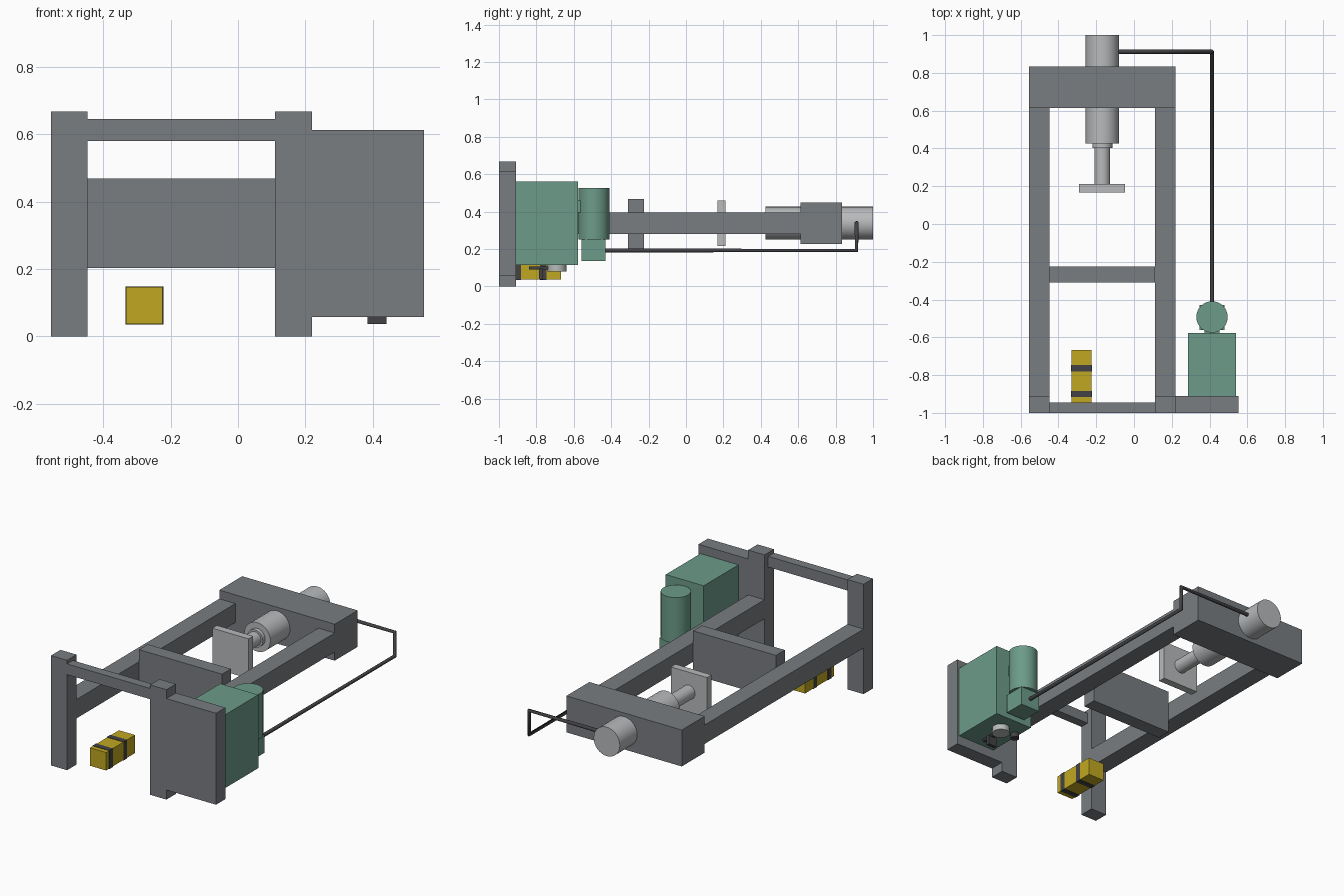
import bpy
import math
from mathutils import Vector

cube = bpy.data.objects.get("Cube")
if cube:
    bpy.data.objects.remove(cube, do_unlink=True)


def material(name, r, g, b):
    m = bpy.data.materials.new(name)
    m.use_nodes = True
    m.diffuse_color = (r, g, b, 1)
    m.node_tree.nodes["Principled BSDF"].inputs["Base Color"].default_value = (r, g, b, 1)
    return m


frame_grey = material("frame grey", 0.19, 0.205, 0.22)
green = material("machine green", 0.15, 0.33, 0.25)
steel = material("light steel", 0.48, 0.49, 0.50)
yellow = material("safety yellow", 0.53, 0.39, 0.015)
dark = material("dark rubber", 0.055, 0.055, 0.06)


def box(name, mat, xs, ys, zs):
    """Box spanning the given low/high ranges."""
    spans = (xs, ys, zs)
    bpy.ops.mesh.primitive_cube_add(size=1, location=[sum(s) / 2 for s in spans])
    ob = bpy.context.object
    ob.name = name
    ob.scale = [s[1] - s[0] for s in spans]
    bpy.ops.object.transform_apply(location=False, rotation=False, scale=True)
    ob.data.materials.append(mat)
    return ob


def cylinder(name, mat, radius, start, end, sides=32):
    """Cylinder running between two points."""
    a, b = Vector(start), Vector(end)
    bpy.ops.mesh.primitive_cylinder_add(vertices=sides, radius=radius,
                                        depth=(b - a).length, location=(a + b) / 2)
    ob = bpy.context.object
    ob.name = name
    ob.rotation_euler = (b - a).to_track_quat('Z', 'Y').to_euler()
    ob.data.materials.append(mat)
    bpy.ops.object.shade_smooth_by_angle(angle=math.radians(40))
    return ob


# Main frame: legs, long rails, cross members
left_x, right_x = (0.11, 0.22), (-0.555, -0.447)
for side, xs in (("left", left_x), ("right", right_x)):
    box(side + "_leg", frame_grey, xs, (-1, -0.91), (0, 0.667))
    box(side + "_rail", frame_grey, xs, (-0.91, 0.615), (0.28, 0.395))
inner = (right_x[1], left_x[0])
box("front_crossbar", frame_grey, inner, (-1, -0.945), (0.58, 0.645))
box("work_table", frame_grey, inner, (-0.31, -0.225), (0.203, 0.468))
box("press_head", frame_grey, (-0.555, 0.22), (0.613, 0.833), (0.227, 0.448))
box("mounting_panel", frame_grey, (0.22, 0.553), (-1, -0.91), (0.058, 0.613))

# Hydraulic ram, coaxial parts along y
ram_x, ram_z = -0.168, 0.338
for name, radius, y0, y1 in (("ram_cylinder", 0.088, 0.425, 1),
                             ("ram_gland", 0.053, 0.402, 0.43),
                             ("ram_rod", 0.042, 0.205, 0.41)):
    cylinder(name, steel, radius, (ram_x, y0, ram_z), (ram_x, y1, ram_z))
box("press_platen", steel, (-0.29, -0.047), (0.168, 0.212), (0.217, 0.458))

# Power unit: tank, motor and pump
unit_x, motor_y = 0.413, -0.492
box("oil_tank", green, (0.285, 0.54), (-0.91, -0.577), (0.115, 0.56))
cylinder("motor", green, 0.083, (unit_x, motor_y, 0.25), (unit_x, motor_y, 0.525))
box("motor_bracket", green, (0.373, 0.453), (-0.58, -0.555), (0.395, 0.46))
box("pump_block", green, (0.348, 0.478), (-0.56, -0.43), (0.135, 0.25))

# Fittings below the tank: filter cap, drain plug and foot lever
cylinder("filter_cap", steel, 0.05, (unit_x, -0.69, 0.08), (unit_x, -0.69, 0.118))
cylinder("drain_plug", dark, 0.025, (0.31, -0.69, 0.085), (0.31, -0.69, 0.118), 16)
box("lever_arm", dark, (0.403, 0.423), (-0.84, -0.7), (0.09, 0.105))
box("lever_plate", dark, (0.385, 0.441), (-0.785, -0.765), (0.036, 0.095))

# Pressure line from the pump to the ram
path = [(unit_x, -0.45, 0.192), (unit_x, 0.912, 0.192),
        (unit_x, 0.912, ram_z), (ram_x + 0.07, 0.912, ram_z)]
curve = bpy.data.curves.new("pressure_line", 'CURVE')
curve.dimensions = '3D'
curve.bevel_depth = 0.0115
curve.bevel_resolution = 3
curve.use_fill_caps = True
spline = curve.splines.new('POLY')
spline.points.add(len(path) - 1)
for point, co in zip(spline.points, path):
    point.co = (*co, 1)
curve.materials.append(dark)
line = bpy.data.objects.new("pressure_line", curve)
bpy.context.collection.objects.link(line)

# Foot pedal bar with dark hazard bands
box("pedal_bar", yellow, (-0.332, -0.224), (-0.945, -0.667), (0.037, 0.146))
for i, y in enumerate((-0.9, -0.763)):
    box("pedal_band_%d" % (i + 1), dark, (-0.334, -0.222),
        (y - 0.017, y + 0.017), (0.035, 0.148))
